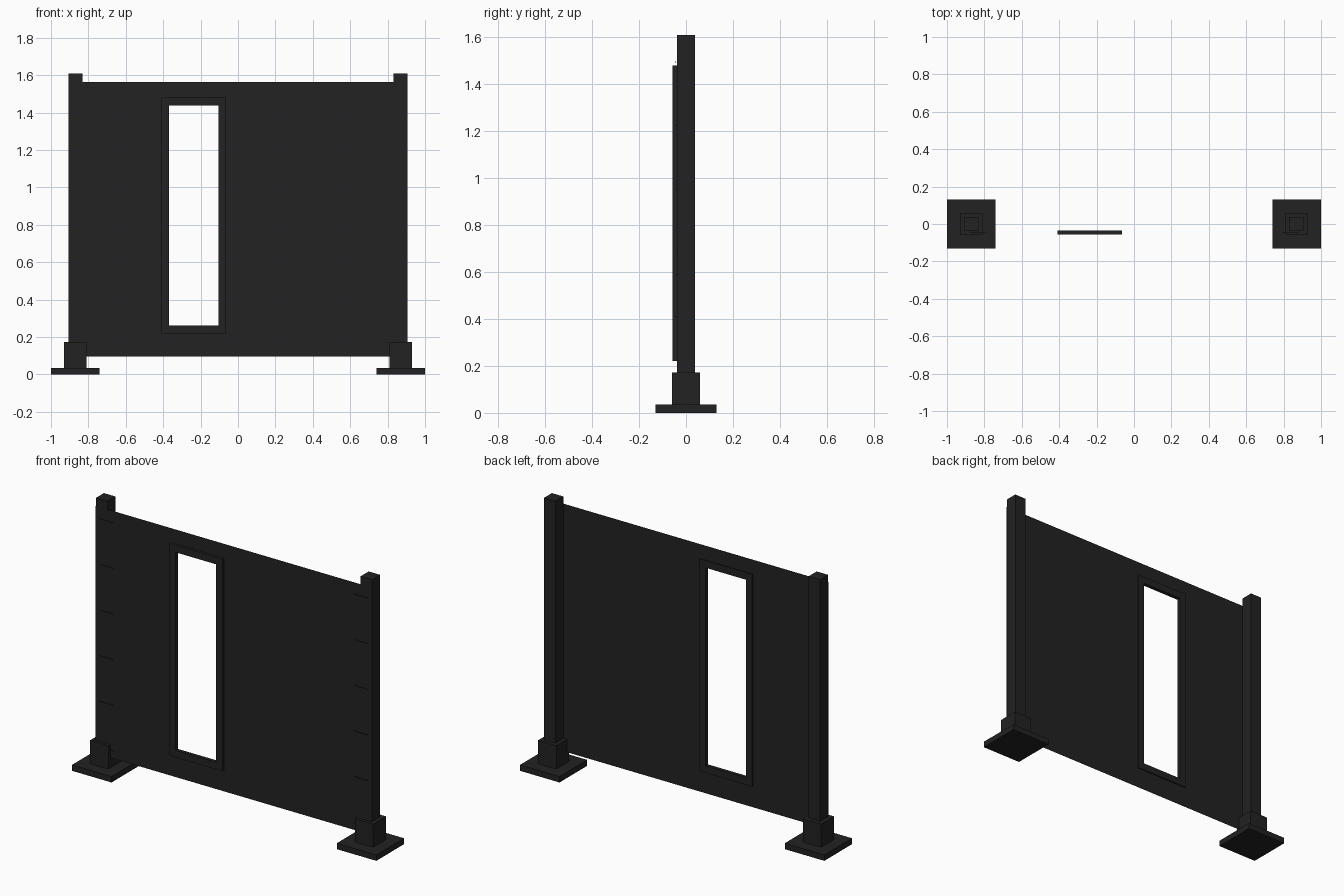
import bpy, bmesh
from mathutils import Matrix, Vector

if "Cube" in bpy.data.objects:
    bpy.data.objects.remove(bpy.data.objects["Cube"])


def colour(name, v):
    m = bpy.data.materials.new(name)
    m.diffuse_color = (v, v, v, 1)
    m.use_nodes = True
    m.node_tree.nodes["Principled BSDF"].inputs["Base Color"].default_value = m.diffuse_color
    return m


BLACK = colour("matte black", 0.016)


def finish(name, bm):
    me = bpy.data.meshes.new(name)
    bm.to_mesh(me)
    bm.free()
    me.materials.append(BLACK)
    ob = bpy.data.objects.new(name, me)
    bpy.context.collection.objects.link(ob)
    return ob


def box(name, lo, hi):
    lo, hi = Vector(lo), Vector(hi)
    bm = bmesh.new()
    bmesh.ops.create_cube(bm, size=1, matrix=Matrix.Translation((lo + hi) / 2)
                          @ Matrix.Diagonal((*(hi - lo), 1)))
    return finish(name, bm)


def grid_without_centre(bm, xs, zs, y):
    """Flat sheet in the xz plane, three by three cells, middle cell open."""
    faces = []
    v = [[bm.verts.new((x, y, z)) for z in zs] for x in xs]
    for i in range(3):
        for j in range(3):
            if (i, j) != (1, 1):
                faces.append(bm.faces.new((v[i][j], v[i + 1][j],
                                           v[i + 1][j + 1], v[i][j + 1])))
    return faces


# Posts, sleeves, foot plates and panel ties on each side
for s, side in ((-1, "left"), (1, "right")):
    cx = 0.87 * s
    for part, h, z0, z1 in (("foot_plate", 0.13, 0, 0.035),
                            ("sleeve", 0.06, 0.035, 0.173),
                            ("post", 0.0375, 0.035, 1.61)):
        box(f"{side}_{part}", (cx - h, -h, z0), (cx + h, h, z1))
    for k in range(6):
        z = 0.14 + 0.271 * k
        box(f"{side}_tie_{k + 1}", (0.835 * s - 0.045, -0.046, z - 0.002),
            (0.835 * s + 0.045, -0.042, z + 0.002))

# Thin screen panel with a tall opening
bm = bmesh.new()
grid_without_centre(bm, (-0.906, -0.385, -0.09, 0.906),
                    (0.095, 0.245, 1.455, 1.565), -0.042)
finish("screen_panel", bm)

# Window frame around the opening
bm = bmesh.new()
faces = grid_without_centre(bm, (-0.41, -0.37, -0.105, -0.063),
                            (0.22, 0.262, 1.438, 1.48), -0.057)
ext = bmesh.ops.extrude_face_region(bm, geom=faces, use_keep_orig=True)
bmesh.ops.translate(bm, vec=(0, 0.022, 0),
                    verts=[g for g in ext["geom"] if isinstance(g, bmesh.types.BMVert)])
bmesh.ops.recalc_face_normals(bm, faces=bm.faces)
finish("window_frame", bm)
